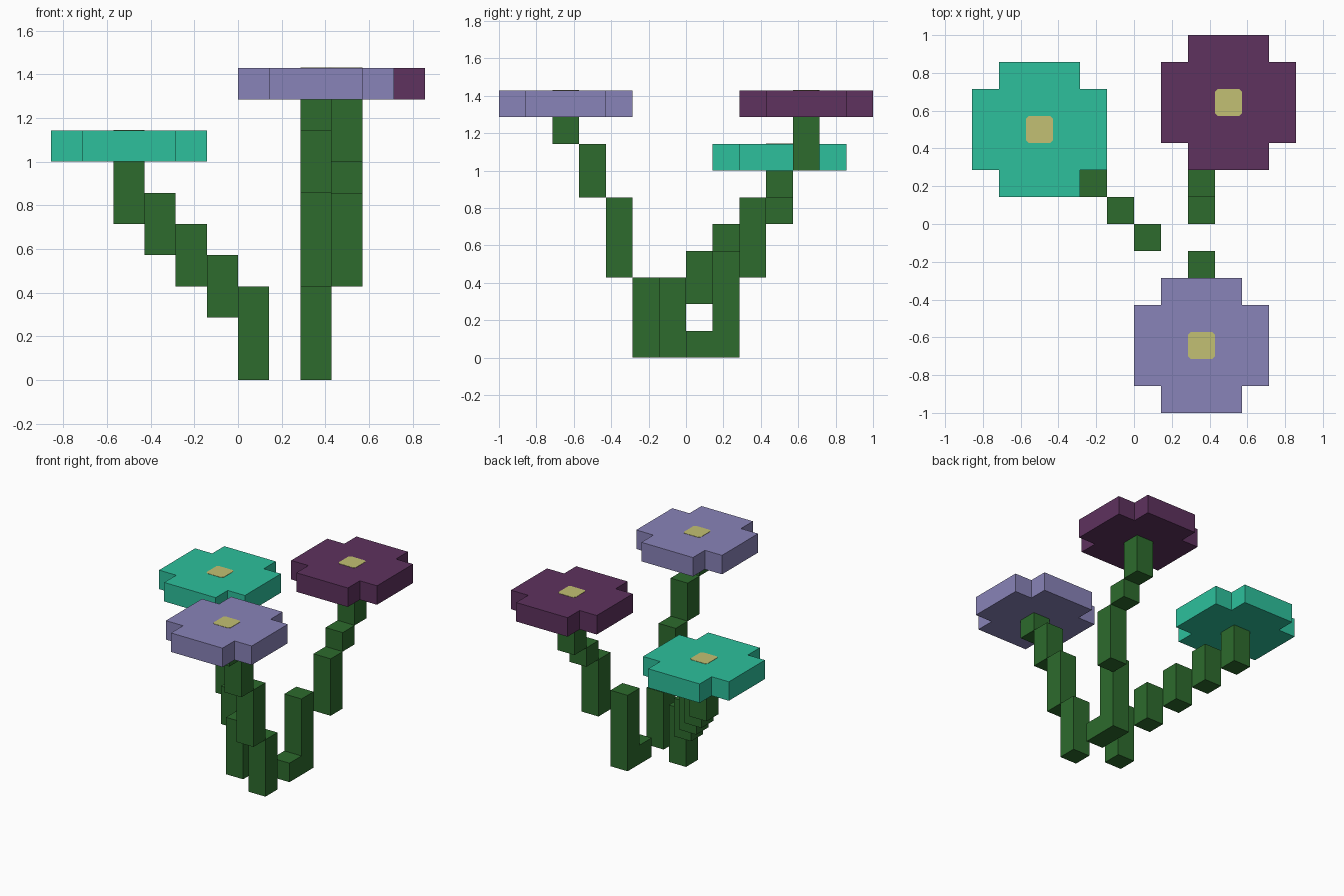
import bpy
import bmesh
from mathutils import Matrix, Vector

if "Cube" in bpy.data.objects:
    bpy.data.objects.remove(bpy.data.objects["Cube"], do_unlink=True)

U = 1 / 7  # size of one block


def material(name, rgb):
    """Flat material from 0-255 sRGB values."""
    lin = [(c / 255 / 12.92) if c < 11 else ((c / 255 + 0.055) / 1.055) ** 2.4 for c in rgb]
    m = bpy.data.materials.new(name)
    m.use_nodes = True
    m.diffuse_color = (*lin, 1)
    bsdf = next(n for n in m.node_tree.nodes if n.type == 'BSDF_PRINCIPLED')
    bsdf.inputs["Base Color"].default_value = (*lin, 1)
    return m


green = material("leaf green", (45, 107, 45))
yellow = material("pollen yellow", (194, 192, 115))
teal = material("teal", (45, 192, 156))
plum = material("plum", (94, 50, 94))
lavender = material("lavender", (137, 131, 184))


def finish(name, bm, mat):
    bmesh.ops.recalc_face_normals(bm, faces=bm.faces)
    me = bpy.data.meshes.new(name)
    bm.to_mesh(me)
    bm.free()
    me.materials.append(mat)
    ob = bpy.data.objects.new(name, me)
    bpy.context.collection.objects.link(ob)
    return ob


def stem(name, columns):
    """Stepped stem: one-block-wide columns given as (x, y, bottom, top)."""
    bm = bmesh.new()
    for x, y, z0, z1 in columns:
        mat = (Matrix.Translation(Vector((x + 0.5, y + 0.5, (z0 + z1) / 2)) * U)
               @ Matrix.Diagonal((U, U, (z1 - z0) * U, 1)))
        bmesh.ops.create_cube(bm, size=1, matrix=mat)
    finish(name, bm, green)


def prism(name, outline, centre, height, mat):
    """Extrude an outline upwards from a centre point (block units)."""
    bm = bmesh.new()
    c = Vector(centre)
    face = bm.faces.new([bm.verts.new((Vector((x, y, 0)) + c) * U) for x, y in outline])
    ext = bmesh.ops.extrude_face_region(bm, geom=[face])
    verts = [v for v in ext["geom"] if isinstance(v, bmesh.types.BMVert)]
    bmesh.ops.translate(bm, verts=verts, vec=(0, 0, height * U))
    finish(name, bm, mat)


def around(points):
    """Repeat a corner outline in four quarter turns."""
    out = []
    for _ in range(4):
        out += points
        points = [(-y, x) for x, y in points]
    return out


def flower(name, x, y, z, mat):
    # five-block bloom with its corner blocks missing
    prism(name + "_petals", around([(2.5, 1.5), (1.5, 1.5), (1.5, 2.5)]), (x, y, z), 1, mat)
    # thin pollen plate with clipped corners
    prism(name + "_centre", around([(0.5, 0.4), (0.4, 0.5)]), (x, y, z + 1), 0.015, yellow)


# Left-leaning stem climbs diagonally, one block at a time
stem("teal_flower_stem", [(0, -1, 0, 3)] + [(-i, i - 1, i + 1, i + 3) for i in range(1, 5)])
stem("lavender_flower_stem", [(2, -2, 0, 3), (2, -3, 3, 6), (2, -4, 6, 8), (2, -5, 8, 9)])
stem("plum_flower_stem", [(2, 0, 0, 1), (2, 1, 0, 4), (3, 2, 3, 6), (3, 3, 6, 7), (3, 4, 7, 9)])

# Blooms
flower("teal_flower", -3.5, 3.5, 7, teal)
flower("lavender_flower", 2.5, -4.5, 9, lavender)
flower("plum_flower", 3.5, 4.5, 9, plum)
